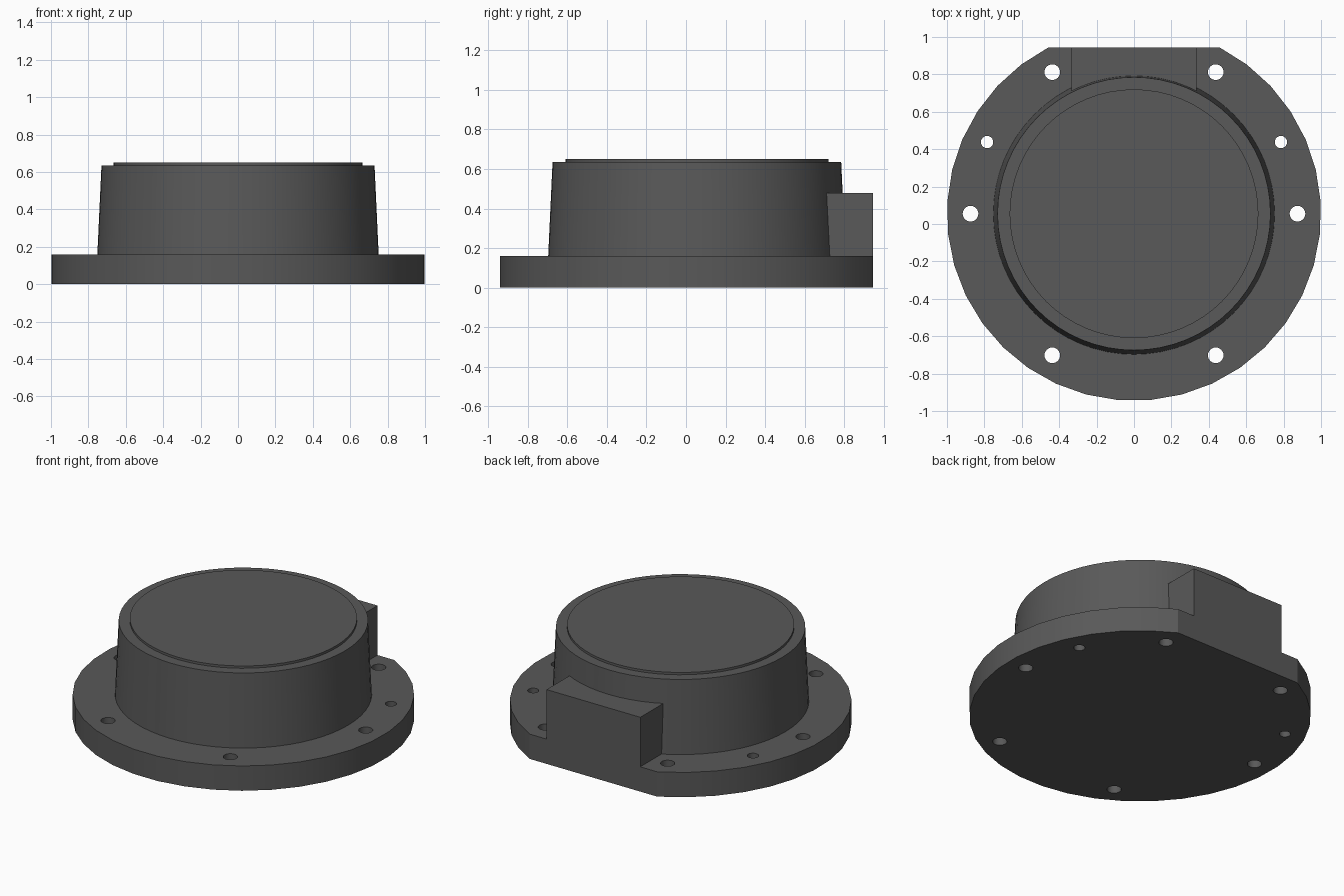
import bpy
import bmesh
from math import radians, sin, cos, acos, degrees, pi

if "Cube" in bpy.data.objects:
    bpy.data.objects.remove(bpy.data.objects["Cube"], do_unlink=True)

CY = 0.055        # y of the round axis
FLAT = 0.945      # y of the flat rear side
FLANGE_TOP = 0.16

grey = bpy.data.materials.new("dark_grey")
grey.use_nodes = True
grey.diffuse_color = (0.1, 0.1, 0.1, 1)
grey.node_tree.nodes["Principled BSDF"].inputs["Base Color"].default_value = (0.1, 0.1, 0.1, 1)


def make(name, bm):
    bmesh.ops.recalc_face_normals(bm, faces=bm.faces)
    mesh = bpy.data.meshes.new(name)
    bm.to_mesh(mesh)
    bm.free()
    mesh.materials.append(grey)
    obj = bpy.data.objects.new(name, mesh)
    bpy.context.collection.objects.link(obj)
    return obj


def select(obj):
    bpy.ops.object.select_all(action="DESELECT")
    obj.select_set(True)
    bpy.context.view_layer.objects.active = obj


def prism(bm, outline, z0, z1):
    """Extrude a flat outline between two heights."""
    face = bm.faces.new([bm.verts.new((x, y, z0)) for x, y in outline])
    top = bmesh.ops.extrude_face_region(bm, geom=[face])["geom"]
    for v in top:
        if isinstance(v, bmesh.types.BMVert):
            v.co.z = z1


def lathe(name, profile, sides):
    """Closed turned solid from (radius, height) rings."""
    bm = bmesh.new()
    rings = [[bm.verts.new((r * cos(2 * pi * i / sides), CY + r * sin(2 * pi * i / sides), z))
              for i in range(sides)] for r, z in profile]
    for a, b in zip(rings, rings[1:]):
        for i in range(sides):
            j = (i + 1) % sides
            bm.faces.new((a[i], a[j], b[j], b[i]))
    bm.faces.new(rings[0])
    bm.faces.new(rings[-1])
    return make(name, bm)


# Flange: disc with one side cut straight
half = acos(FLAT - CY)
steps = 31
sweep = 2 * pi - 2 * half
angles = [pi / 2 + half + sweep * i / steps for i in range(steps + 1)]
bm = bmesh.new()
prism(bm, [(cos(a), CY + sin(a)) for a in angles], 0, FLANGE_TOP)
flange = make("flange", bm)

# Bolt holes on one ring: six large, two small, mirrored left and right
bm = bmesh.new()
for deg, radius in ((0, 0.042), (60, 0.042), (-60, 0.042), (26, 0.033)):
    for side in (-1, 1):
        x = side * 0.874 * cos(radians(deg))
        y = CY + 0.874 * sin(radians(deg))
        prism(bm, [(x + radius * cos(pi * k / 12), y + radius * sin(pi * k / 12))
                   for k in range(24)], -0.1, 0.3)
cutter = make("hole_cutter", bm)
cutter.hide_render = True
cut = flange.modifiers.new("holes", "BOOLEAN")
cut.operation = "DIFFERENCE"
cut.solver = "EXACT"
cut.object = cutter
select(flange)
bpy.ops.object.modifier_apply(modifier=cut.name)
bpy.data.objects.remove(cutter, do_unlink=True)

# Tapered drum with a thin raised lid
drum = lathe("drum", [(0.752, FLANGE_TOP), (0.73, 0.635), (0.665, 0.635), (0.665, 0.65)], 64)

# Rear block, flush with the flat side and running into the drum
bm = bmesh.new()
prism(bm, [(-0.335, 0.6), (0.335, 0.6), (0.335, FLAT), (-0.335, FLAT)], FLANGE_TOP, 0.48)
block = make("rear_block", bm)

for obj in (flange, drum):
    select(obj)
    bpy.ops.object.shade_smooth_by_angle(angle=radians(25))
